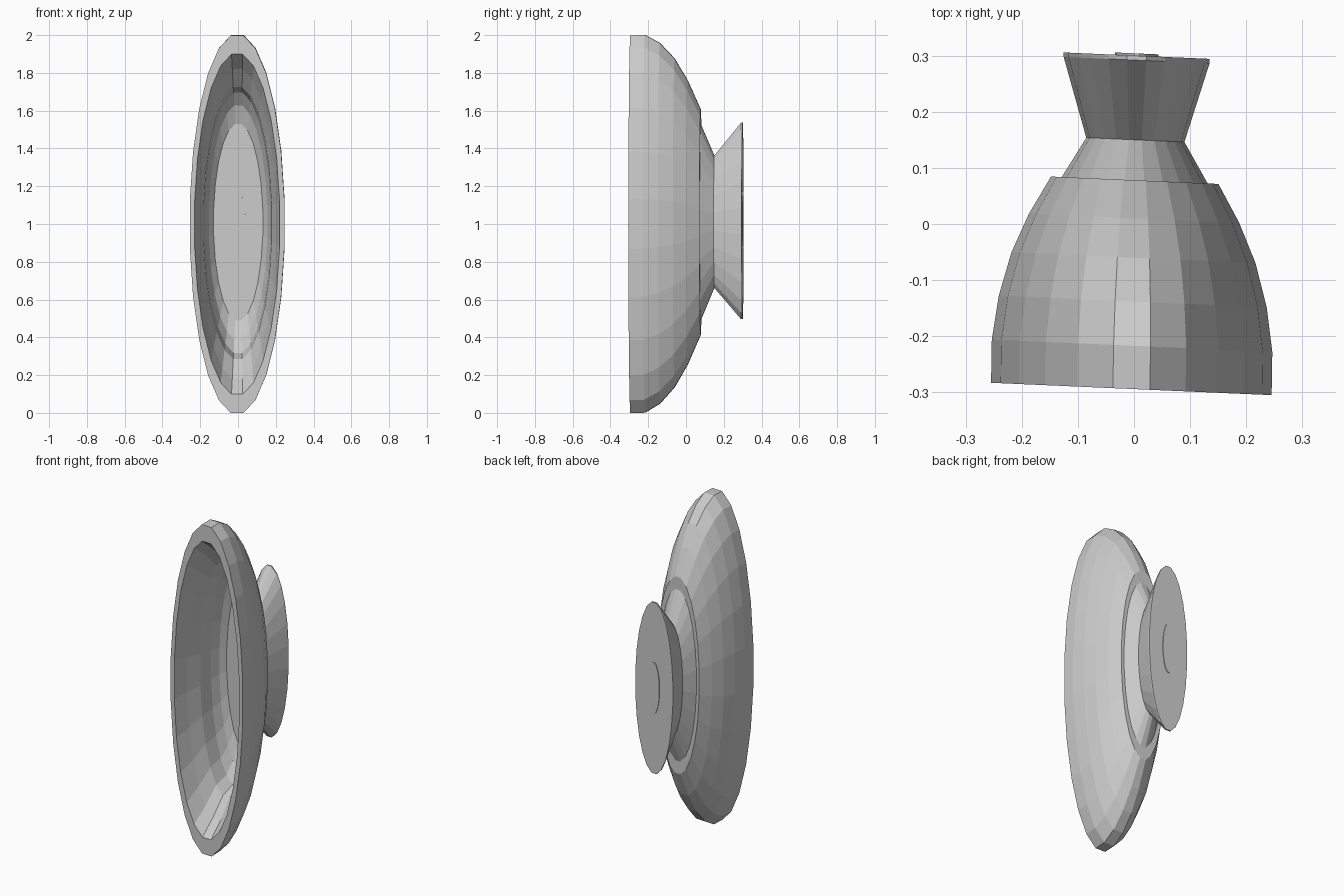
import bpy, bmesh, math

if "Cube" in bpy.data.objects:
    bpy.data.objects.remove(bpy.data.objects["Cube"])

SIDES = 24


def place(radius, y, angle):
    """Oval cross-section point with the model's slight skew applied."""
    x = 0.25 * radius * math.cos(angle)
    z = radius * math.sin(angle)
    return (x + 0.016 * y, y - 0.044 * x, 1.0 + 0.03 * (y + 0.25) + z)


def lathe(name, profile, closed=False):
    """Spin (radius, y) points around the y axis; open ends are capped."""
    bm = bmesh.new()
    fit = 1 / math.cos(math.pi / SIDES)
    rings = [[bm.verts.new(place(r * fit, y, 2 * math.pi * (i + 0.5) / SIDES))
              for i in range(SIDES)] for r, y in profile]
    pairs = list(zip(rings, rings[1:]))
    if closed:
        pairs.append((rings[-1], rings[0]))
    else:
        bm.faces.new(rings[0])
        bm.faces.new(rings[-1])
    for a, b in pairs:
        for i in range(SIDES):
            j = (i + 1) % SIDES
            bm.faces.new((a[i], a[j], b[j], b[i]))
    bmesh.ops.recalc_face_normals(bm, faces=bm.faces)
    mesh = bpy.data.meshes.new(name)
    bm.to_mesh(mesh)
    bm.free()
    obj = bpy.data.objects.new(name, mesh)
    bpy.context.collection.objects.link(obj)
    return obj


# Bowl shell: rounded outside, flat rim, stepped inside, flat floor
lathe("bowl", [
    (0.52, 0.078), (0.597, 0.078), (0.75, 0.01), (0.87, -0.06),
    (0.955, -0.138), (1.0, -0.217), (1.0, -0.294),
    (0.90, -0.294), (0.82, -0.20), (0.72, -0.11),
    (0.69, -0.02), (0.62, 0.035), (0.52, 0.07),
], closed=True)

# Waisted foot, whose front cap is the floor of the bowl
lathe("foot", [(0.52, 0.07), (0.52, 0.078), (0.35, 0.15), (0.52, 0.292), (0.52, 0.30)])

# Centre pin, just proud of the floor and the foot
lathe("centre_pin", [(0.155, 0.066), (0.155, 0.304)])
